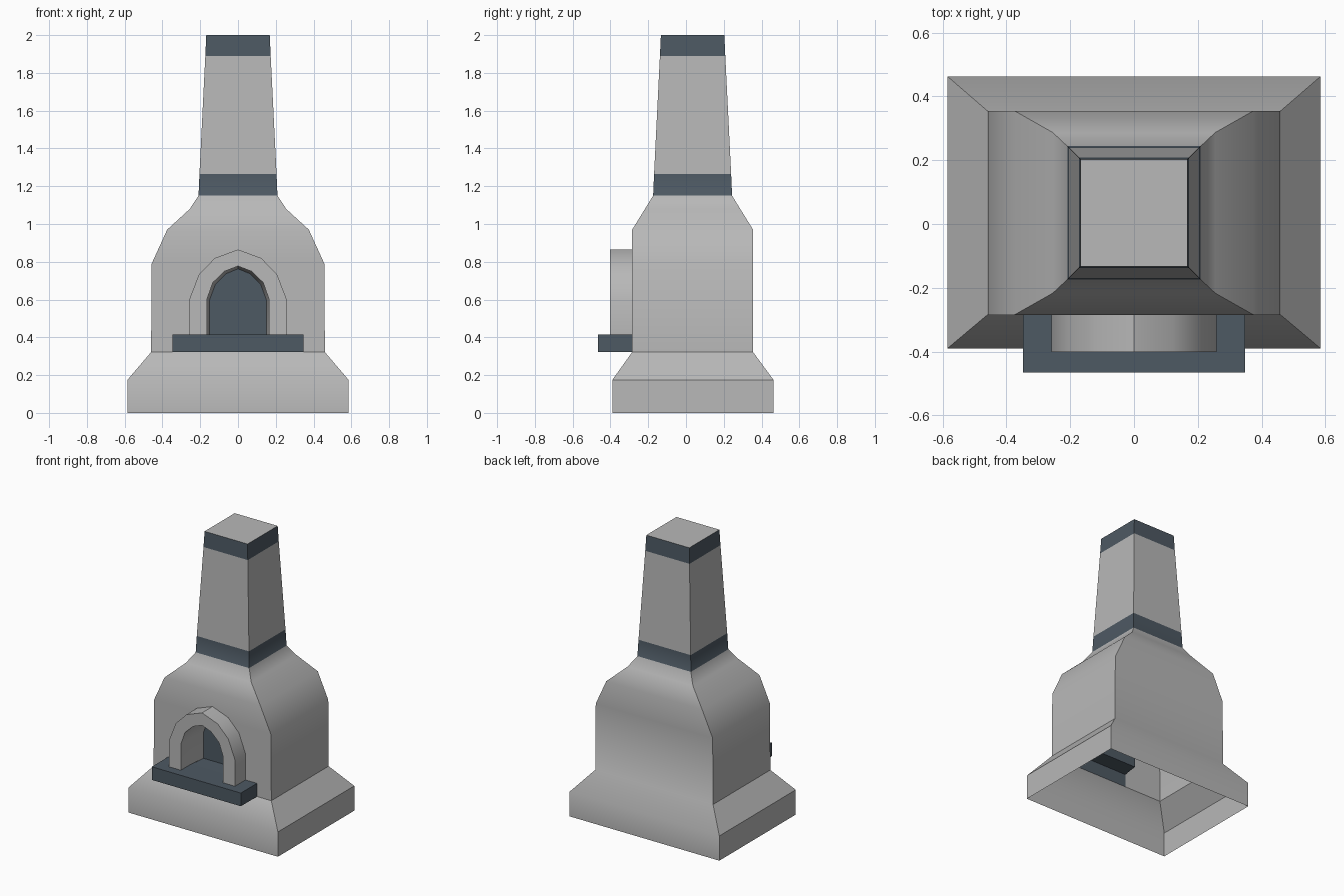
import bpy, bmesh, math

cube = bpy.data.objects.get("Cube")
if cube:
    bpy.data.objects.remove(cube)


def material(name, color):
    m = bpy.data.materials.new(name)
    m.use_nodes = True
    m.diffuse_color = color
    m.node_tree.nodes["Principled BSDF"].inputs["Base Color"].default_value = color
    return m


PLASTER = material("plaster grey", (0.48, 0.48, 0.48, 1))
SLATE = material("slate blue grey", (0.075, 0.1, 0.125, 1))


def finish(name, bm, mats, outward=True):
    if outward:
        bmesh.ops.recalc_face_normals(bm, faces=bm.faces)
    me = bpy.data.meshes.new(name)
    bm.to_mesh(me)
    bm.free()
    for m in mats:
        me.materials.append(m)
    ob = bpy.data.objects.new(name, me)
    bpy.context.collection.objects.link(ob)
    bpy.ops.object.select_all(action="DESELECT")
    ob.select_set(True)
    bpy.context.view_layer.objects.active = ob
    bpy.ops.object.shade_smooth_by_angle(angle=math.radians(37))
    return ob


def arch(half, foot=0.415):
    """Full arch outline (x, z) mirrored from its right half, foot to foot."""
    right = [(half[0][0], foot)] + half
    return right + [(-x, z) for x, z in reversed(right[:-1])]


OUTER = [(0.258, 0.6), (0.206, 0.735), (0.122, 0.82), (0, 0.865)]
INNER = [(0.165, 0.6), (0.133, 0.69), (0.07, 0.75), (0, 0.777)]
DEEP = [(0.15, 0.6), (0.12, 0.68), (0.063, 0.737), (0, 0.763)]
WALL, FRONT, REAR = -0.285, -0.402, -0.17

# Hollow shell: base, body, shoulders and chimney (z, half width, front y, back y)
RINGS = [
    (0, 0.585, -0.39, 0.463),
    (0.175, 0.585, -0.39, 0.463),
    (0.322, 0.46, WALL, 0.355),
    (0.79, 0.457, WALL, 0.355),
    (0.97, 0.375, WALL, 0.355),
    (1.08, 0.255, -0.217, 0.287),
    (1.15, 0.209, -0.174, 0.244),
    (1.265, 0.204, -0.169, 0.239),
    (1.89, 0.173, -0.138, 0.208),
    (2.0, 0.168, -0.133, 0.203),
]
BODY = 2
bm = bmesh.new()
loops = [[bm.verts.new(p) for p in
          ((-x, f, z), (x, f, z), (x, b, z), (-x, b, z))]
         for z, x, f, b in RINGS]
for i, (low, high) in enumerate(zip(loops, loops[1:])):
    for k in range(4):
        n = (k + 1) % 4
        ring = [low[k], low[n], high[n], high[k]]
        if i == BODY and k == 0:  # front wall with the arched opening
            hole = [bm.verts.new((x, WALL, z)) for x, z in arch(INNER, RINGS[BODY][0])]
            ring = [low[0]] + hole[::-1] + [low[1], high[1], high[0]]
        face = bm.faces.new(ring)
        face.material_index = int(RINGS[i][0] in (1.15, 1.89))
bm.faces.new(loops[-1])
finish("chimney_body", bm, [PLASTER, SLATE], outward=False)

# Arch surround and tapering fire tunnel
bm = bmesh.new()


def line(half, y):
    return [bm.verts.new((x, y, z)) for x, z in arch(half)]


strips = [line(OUTER, WALL), line(OUTER, FRONT), line(INNER, FRONT),
          line(INNER, WALL), line(DEEP, REAR)]
for a, b in zip(strips, strips[1:]):
    for k in range(len(a) - 1):
        bm.faces.new((a[k], a[k + 1], b[k + 1], b[k]))
finish("arch_surround", bm, [PLASTER], outward=False)

# Dark back wall and floor of the fire chamber
bm = bmesh.new()
back = line(DEEP, REAR)
bm.faces.new(back[::-1])
floor = [bm.verts.new((s * 0.165, WALL, 0.414)) for s in (-1, 1)]
bm.faces.new((floor[0], floor[1], back[0], back[-1]))
finish("fire_chamber", bm, [SLATE], outward=False)

# Hearth slab
bm = bmesh.new()
bmesh.ops.create_cube(bm, size=1)
bmesh.ops.scale(bm, vec=(0.696, 0.18, 0.093), verts=bm.verts)
bmesh.ops.translate(bm, vec=(0, -0.375, 0.3685), verts=bm.verts)
finish("hearth_slab", bm, [SLATE])
